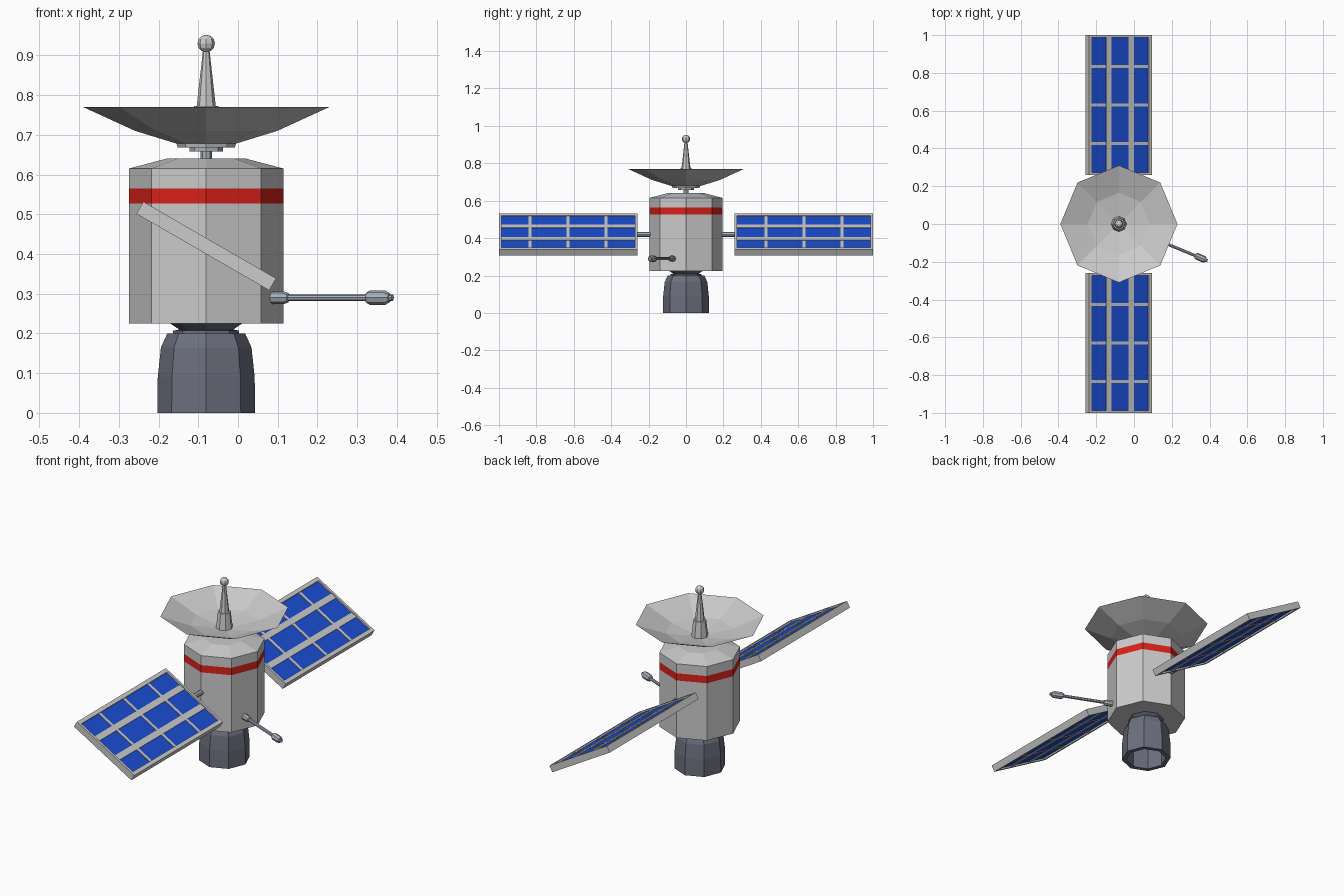
import bpy, bmesh
from math import sin, cos, pi, radians
from mathutils import Matrix

if "Cube" in bpy.data.objects:
    bpy.data.objects.remove(bpy.data.objects["Cube"])

CX = -0.08          # x of the satellite's main axis


def material(name, rgb):
    m = bpy.data.materials.new(name)
    m.diffuse_color = (*rgb, 1)
    m.use_nodes = True
    m.node_tree.nodes["Principled BSDF"].inputs["Base Color"].default_value = m.diffuse_color
    return m


RED = material("red_paint", (0.70, 0.015, 0.01))
BLUE = material("cell_blue", (0.01, 0.075, 0.65))
DARK = material("nozzle_grey", (0.15, 0.16, 0.21))
STEEL = material("steel", (0.40, 0.45, 0.52))
AXIS = Matrix.Translation((CX, 0, 0))


def finish(name, bm, mats, matrix):
    bmesh.ops.recalc_face_normals(bm, faces=bm.faces[:])
    me = bpy.data.meshes.new(name)
    bm.to_mesh(me)
    bm.free()
    for m in mats:
        me.materials.append(m)
    ob = bpy.data.objects.new(name, me)
    ob.matrix_world = matrix
    bpy.context.collection.objects.link(ob)
    return ob


def lathe(name, profile, mats=(), matrix=AXIS, sides=8, band=None, closed=False):
    """Revolve (radius, z) points; ring number `band` takes the second material."""
    bm = bmesh.new()
    rings = [[bm.verts.new((r * cos(2 * pi * k / sides), r * sin(2 * pi * k / sides), z))
              for k in range(sides)] for r, z in profile]
    pairs = list(zip(rings, rings[1:]))
    if closed:
        pairs.append((rings[-1], rings[0]))
    for i, (a, b) in enumerate(pairs):
        for k in range(sides):
            n = (k + 1) % sides
            f = bm.faces.new((a[k], a[n], b[n], b[k]))
            f.material_index = 1 if i == band else 0
    bmesh.ops.remove_doubles(bm, verts=bm.verts[:], dist=1e-5)
    return finish(name, bm, mats, matrix)


def boxes(name, items, mats, matrix):
    """Several boxes in one object, each given as (centre, size)."""
    bm = bmesh.new()
    for c, s in items:
        bmesh.ops.create_cube(bm, size=1, matrix=Matrix.Translation(c) @ Matrix.Diagonal((*s, 1)))
    return finish(name, bm, mats, matrix)


# Body with painted band
GREY = material("body_grey", (0.8, 0.8, 0.8))
lathe("body", [(0, 0.225), (0.195, 0.225), (0.195, 0.527), (0.195, 0.565),
               (0.195, 0.615), (0.1, 0.64), (0, 0.64)], (GREY, RED), band=2)

# Engine: hollow nozzle and its mount
lathe("engine_nozzle", [(0, 0.2), (0.098, 0.2), (0.114, 0.165), (0.122, 0.09), (0.123, 0),
                        (0.1, 0), (0.1, 0.09), (0.085, 0.17), (0, 0.17)], (DARK,))
lathe("engine_mount", [(0, 0.198), (0.083, 0.198), (0.083, 0.207), (0.068, 0.21),
                       (0.092, 0.226), (0, 0.226)], (DARK,))

# Dish on its stem
lathe("dish_stem", [(0, 0.635), (0.014, 0.635), (0.014, 0.658), (0.042, 0.658),
                    (0.042, 0.67), (0, 0.67)], (STEEL,))
lathe("dish", [(0, 0.668), (0.072, 0.668), (0.075, 0.678), (0.179, 0.71), (0.31, 0.77),
               (0.165, 0.713), (0, 0.683)])

# Antenna spike with ball tip
lathe("antenna", [(0, 0.68), (0.042, 0.68), (0.031, 0.773), (0.024, 0.773),
                  (0.008, 0.915), (0, 0.915)])
lathe("antenna_tip", [(0.022 * sin(pi * i / 6), 0.93 - 0.022 * cos(pi * i / 6))
                      for i in range(7)])

# Side boom, square to the front-right body facet
boom = (Matrix.Translation((CX, 0, 0.29)) @ Matrix.Rotation(radians(-22.5), 4, 'Z')
        @ Matrix.Translation((0.178, 0, 0)) @ Matrix.Rotation(radians(90), 4, 'Y'))
lathe("side_boom", [(0, 0), (0.016, 0), (0.016, 0.034), (0.012, 0.045), (0.008, 0.047),
                    (0.008, 0.258), (0.014, 0.26), (0.018, 0.268), (0.018, 0.31),
                    (0.012, 0.321), (0.008, 0.321), (0.008, 0.33), (0, 0.33)],
      (STEEL,), boom)

# Solar wings, tilted about y, cells recessed on both faces
W, L, T = 0.386, 0.74, 0.035
EU, EV = 0.02, 0.013
for side, s in (("rear", 1), ("front", -1)):
    wing = (Matrix.Translation((CX, s * 0.63, 0.42)) @ Matrix.Rotation(radians(30), 4, 'Y'))
    boxes(side + "_wing_frame",
          [((k * (W - EU) / 2, 0, 0), (EU, L, T)) for k in (-1, 1)] +
          [((0, k * (L - EV) / 2, 0), (W - 2 * EU, EV, T)) for k in (-1, 1)], (), wing)
    boxes(side + "_wing_cells", [((0, 0, 0), (W - 2 * EU, L - 2 * EV, 0.019))], (BLUE,), wing)
    boxes(side + "_wing_bars",
          [((k * 0.0685, 0, 0), (0.032, L - 2 * EV, 0.026)) for k in (-1, 1)] +
          [((0, k * 0.203, 0), (W - 2 * EU, 0.016, 0.025)) for k in (-1, 0, 1)], (), wing)
    strut = (Matrix.Translation((CX, s * 0.17, 0.42)) @ Matrix.Rotation(radians(-90 * s), 4, 'X'))
    lathe(side + "_wing_strut", [(0, 0), (0.013, 0), (0.013, 0.095), (0, 0.095)],
          (STEEL,), strut)
